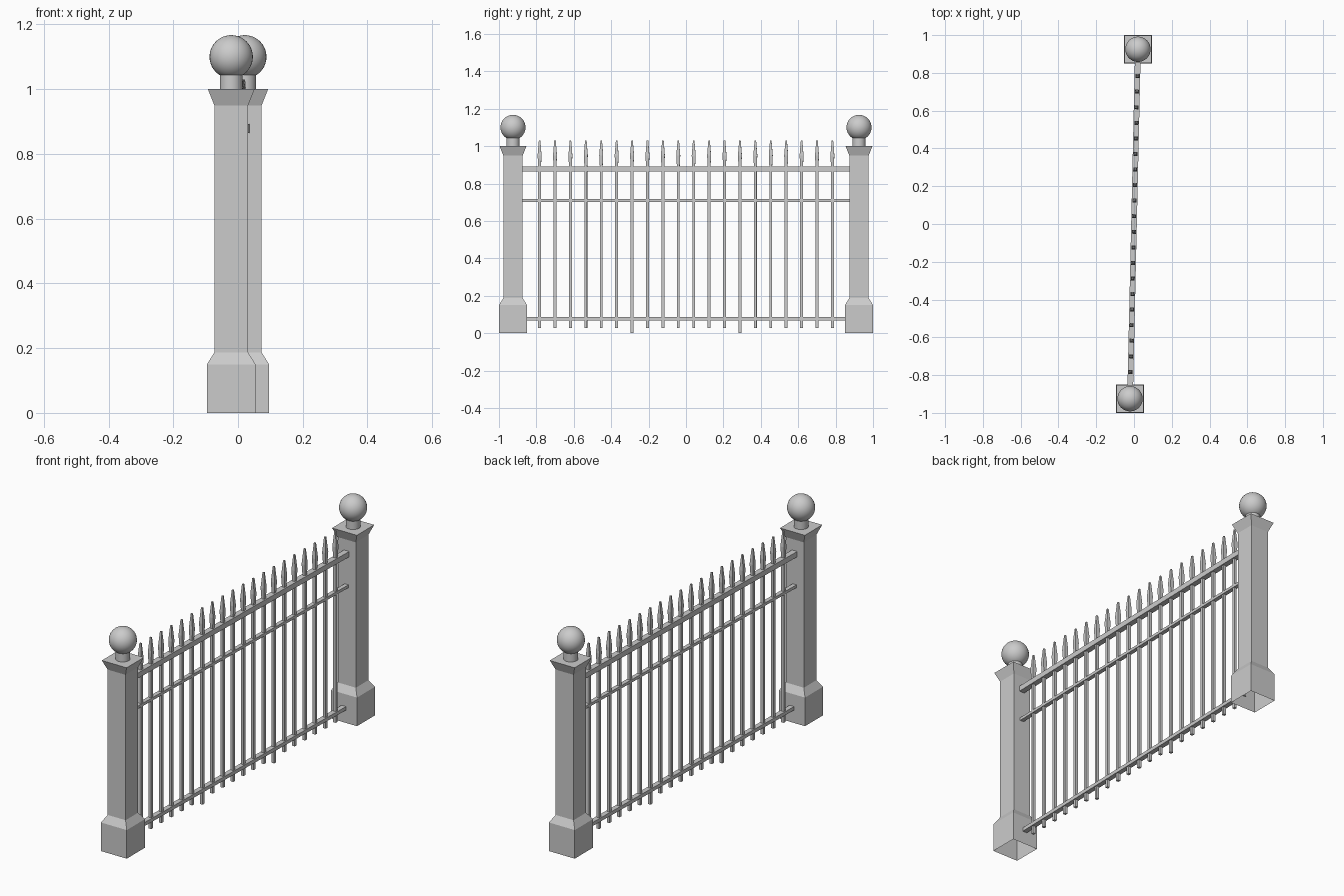
import bpy, bmesh, math
from mathutils import Matrix

if "Cube" in bpy.data.objects:
    bpy.data.objects.remove(bpy.data.objects["Cube"])

END_X, END_Y = 0.021, 0.925          # far post centre; the near one is opposite
LEAN = -math.atan2(END_X, END_Y)     # slight yaw of the railing panel
TURN = Matrix.Rotation(LEAN, 4, 'Z')


def finish(name, bm):
    bmesh.ops.recalc_face_normals(bm, faces=bm.faces)
    mesh = bpy.data.meshes.new(name)
    bm.to_mesh(mesh)
    bm.free()
    obj = bpy.data.objects.new(name, mesh)
    bpy.context.collection.objects.link(obj)
    return obj


def loft(bm, profile, x=0, y=0, bottom=True):
    """Stack rectangular sections (half_x, half_y, z) into a column."""
    rings = [[bm.verts.new((x + sx * hx, y + sy * hy, z))
              for sx, sy in ((-1, -1), (1, -1), (1, 1), (-1, 1))]
             for hx, hy, z in profile]
    for a, b in zip(rings, rings[1:]):
        for i in range(4):
            j = (i + 1) % 4
            bm.faces.new((a[i], a[j], b[j], b[i]))
    bm.faces.new(rings[-1])
    if bottom:
        bm.faces.new(rings[0][::-1])


def smooth(obj):
    bpy.ops.object.select_all(action='DESELECT')
    obj.select_set(True)
    bpy.context.view_layer.objects.active = obj
    bpy.ops.object.shade_smooth_by_angle(angle=math.radians(40))


for side, label in ((-1, "front"), (1, "back")):
    x, y = side * END_X, side * END_Y
    # Square post: plinth, chamfer, shaft and flared cap, hollow underneath
    bm = bmesh.new()
    loft(bm, [(h, h, z) for h, z in ((0.075, 0), (0.075, 0.15), (0.052, 0.187),
                                     (0.052, 0.95), (0.072, 1.0))], x, y, bottom=False)
    finish(label + "_post", bm)
    # Round neck under the ball
    bm = bmesh.new()
    bmesh.ops.create_cone(bm, cap_ends=True, segments=32, radius1=0.035, radius2=0.035,
                          depth=0.06, matrix=Matrix.Translation((x, y, 1.03)))
    smooth(finish(label + "_finial_neck", bm))
    # Ball finial
    bm = bmesh.new()
    bmesh.ops.create_uvsphere(bm, u_segments=32, v_segments=20, radius=0.067,
                              matrix=Matrix.Translation((x, y, 1.1)))
    smooth(finish(label + "_finial_ball", bm))

# Horizontal rails: half length, half width, bottom z, top z
for name, length, width, low, high in (("top_rail", 0.878, 0.015, 0.864, 0.892),
                                       ("middle_rail", 0.878, 0.011, 0.701, 0.716),
                                       ("bottom_rail", 0.855, 0.013, 0.067, 0.086)):
    bm = bmesh.new()
    loft(bm, [(width, length, low), (width, length, high)])
    finish(name, bm).matrix_world = TURN

# Spear-topped pickets; two of them reach the ground
COUNT, SPAN = 20, 0.783
for i in range(COUNT):
    foot = 0.0 if i in (6, 13) else 0.027
    bm = bmesh.new()
    loft(bm, [(0.0075, 0.0075, foot), (0.0075, 0.0075, 0.892), (0.0105, 0.0105, 0.95),
              (0.004, 0.004, 1.03)], 0, -SPAN + 2 * SPAN * i / (COUNT - 1))
    finish(f"picket_{i + 1}", bm).matrix_world = TURN
